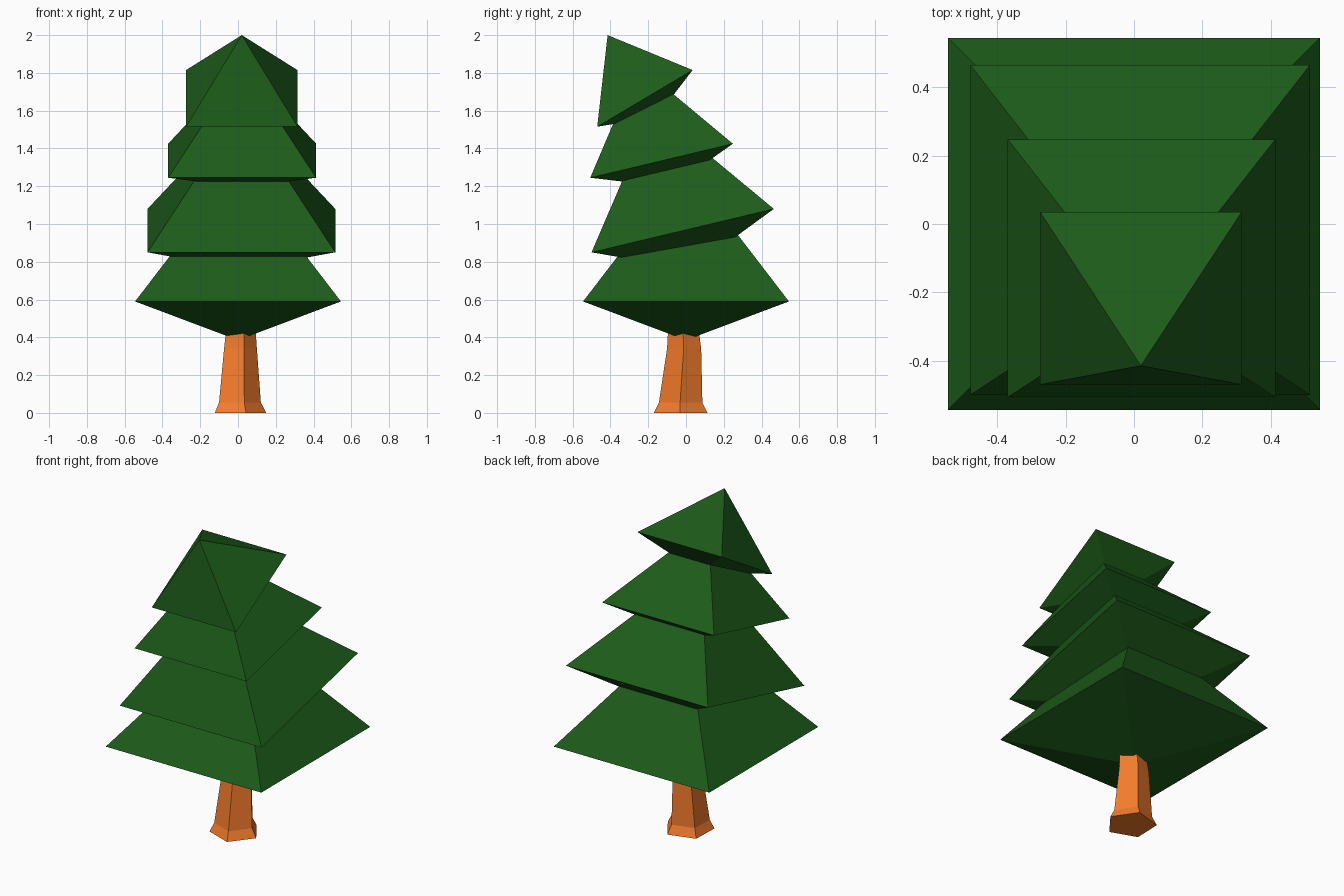
import bpy
from math import cos, sin, radians

if "Cube" in bpy.data.objects:
    bpy.data.objects.remove(bpy.data.objects["Cube"])


def material(name, color):
    m = bpy.data.materials.new(name)
    m.diffuse_color = (*color, 1)
    m.use_nodes = True
    m.node_tree.nodes["Principled BSDF"].inputs["Base Color"].default_value = m.diffuse_color
    return m


def add_mesh(name, verts, faces, mat):
    me = bpy.data.meshes.new(name)
    me.from_pydata(verts, [], faces)
    me.materials.append(mat)
    ob = bpy.data.objects.new(name, me)
    bpy.context.collection.objects.link(ob)
    return ob


green = material("foliage_green", (0.012, 0.105, 0.010))
orange = material("trunk_orange", (0.90, 0.20, 0.025))


# Foliage tier: a tilted square rim with a point above and a point below
def tier(name, cx, half, front, back, top, bottom):
    verts = [(cx - half, *front), (cx + half, *front),
             (cx + half, *back), (cx - half, *back),
             (cx, *top), (cx, *bottom)]
    faces = []
    for i in range(4):
        j = (i + 1) % 4
        faces += [(i, j, 4), (j, i, 5)]
    return add_mesh(name, verts, faces, green)


# (y, z) of the front rim, back rim, upper point and lower point
tier("bottom_tier", 0.0, 0.545, (-0.545, 0.59), (0.545, 0.59), (0.0, 1.30), (0.0, 0.385))
tier("lower_middle_tier", 0.018, 0.497, (-0.50, 0.85), (0.465, 1.08), (-0.174, 1.61), (0.027, 0.76))
tier("upper_middle_tier", 0.022, 0.392, (-0.507, 1.245), (0.248, 1.425), (-0.253, 1.843), (-0.079, 1.194))
tier("top_tier", 0.02, 0.295, (-0.47, 1.515), (0.035, 1.815), (-0.415, 2.0), (-0.155, 1.568))

# Trunk: five-sided rings with a flared foot (x, y, z, radius)
rings = [(0.001, -0.027, 0.0, 0.149), (0.0, -0.027, 0.055, 0.121),
         (0.005, -0.009, 0.34, 0.095), (0.008, -0.013, 0.44, 0.085)]
n = 5
verts = [(x + r * cos(radians(-74 + 72 * k)), y + r * sin(radians(-74 + 72 * k)), z)
         for x, y, z, r in rings for k in range(n)]
faces = [tuple(reversed(range(n))), tuple(range(3 * n, 4 * n))]
for a in range(len(rings) - 1):
    for k in range(n):
        l = (k + 1) % n
        faces.append((a * n + k, a * n + l, (a + 1) * n + l, (a + 1) * n + k))
add_mesh("trunk", verts, faces, orange)
